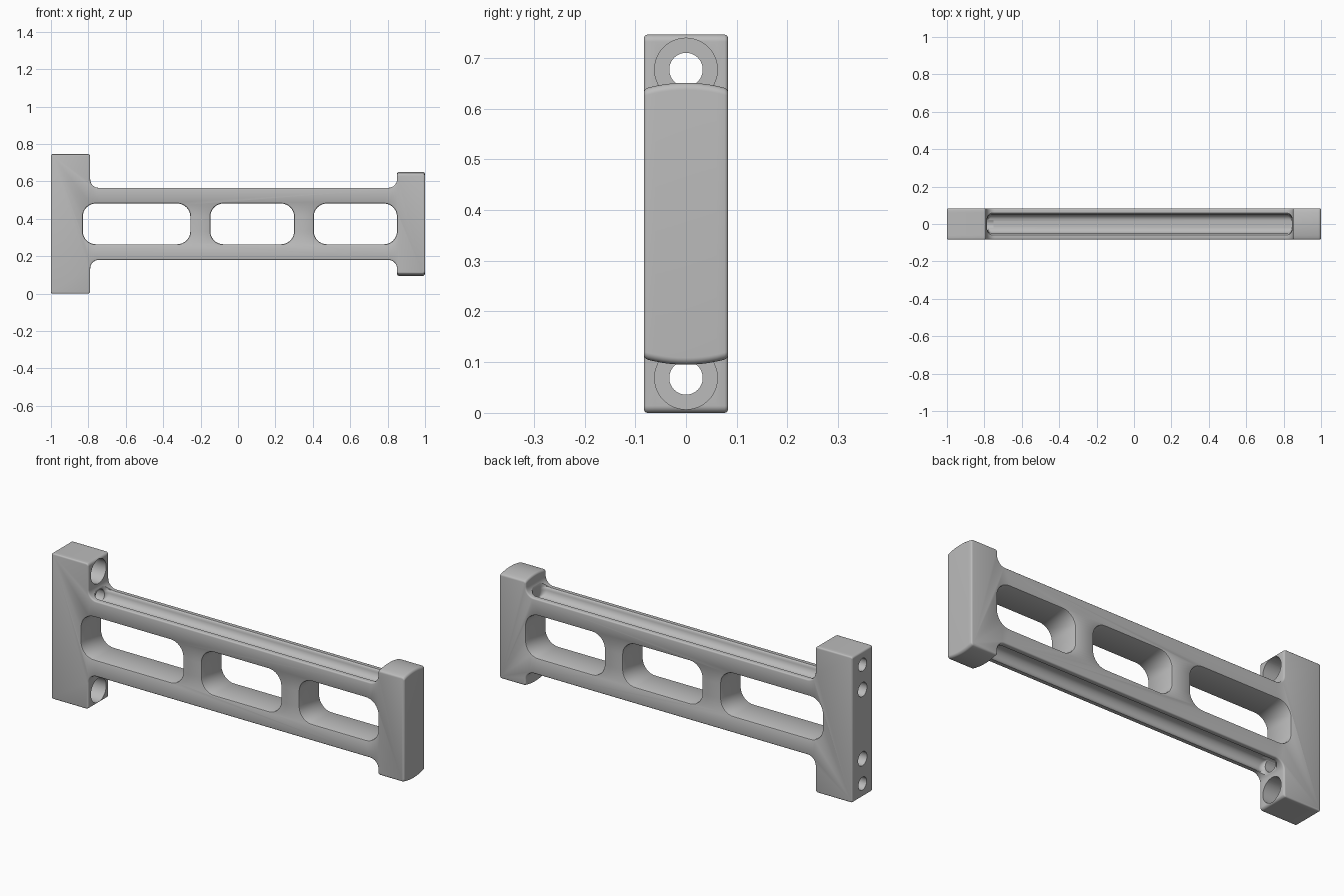
import bpy, bmesh, math
from mathutils import Vector

if "Cube" in bpy.data.objects:
    bpy.data.objects.remove(bpy.data.objects["Cube"])

HALF = 0.083     # half thickness
MID = 0.373      # mid height
EDGE = 0.007     # softened edge size

metal = bpy.data.materials.new("light_grey_metal")
metal.use_nodes = True
metal.diffuse_color = (0.5, 0.5, 0.5, 1)
metal.node_tree.nodes["Principled BSDF"].inputs["Base Color"].default_value = (0.5, 0.5, 0.5, 1)


def rounded(corners, steps=8):
    """Closed 2D outline from (x, y, radius) corners, each replaced by an arc."""
    out = []
    for i, (x, y, r) in enumerate(corners):
        p = Vector((x, y))
        a = (Vector(corners[i - 1][:2]) - p).normalized()
        b = (Vector(corners[(i + 1) % len(corners)][:2]) - p).normalized()
        centre = p + (a + b) * r
        for k in range(steps + 1):
            t = k / steps * math.pi / 2
            out.append(centre - b * r * math.cos(t) - a * r * math.sin(t))
    return out


def rect(x0, x1, y0, y1, r):
    return rounded([(x0, y0, r), (x1, y0, r), (x1, y1, r), (x0, y1, r)])


def inset(outline, d):
    """Shift a counter-clockwise outline inward by d."""
    out = []
    for i, p in enumerate(outline):
        a = (p - outline[i - 1]).normalized()
        b = (outline[(i + 1) % len(outline)] - p).normalized()
        n = Vector((-a.y - b.y, a.x + b.x)).normalized()
        out.append(p + n * d / max(n.dot(Vector((-a.y, a.x))), 0.5))
    return out


def loft(name, loops):
    """Solid skin through matching 3D loops with capped ends."""
    bm = bmesh.new()
    rings = [[bm.verts.new(p) for p in loop] for loop in loops]
    for r, s in zip(rings, rings[1:]):
        for i in range(len(r)):
            bm.faces.new((r[i - 1], r[i], s[i], s[i - 1]))
    bm.faces.new(rings[0])
    bm.faces.new(rings[-1])
    bmesh.ops.recalc_face_normals(bm, faces=bm.faces)
    mesh = bpy.data.meshes.new(name)
    bm.to_mesh(mesh)
    bm.free()
    mesh.materials.append(metal)
    obj = bpy.data.objects.new(name, mesh)
    bpy.context.collection.objects.link(obj)
    return obj


def bore(name, x0, x1, z, r):
    """Round cutter along x."""
    ring = [(r * math.cos(k * math.tau / 48), z + r * math.sin(k * math.tau / 48)) for k in range(48)]
    return loft(name, [[(x, y, h) for y, h in ring] for x in (x0, x1)])


# Frame outline: lower half, then its mirror for the upper half
lower = [(-1, -MID, 0.01), (-0.79, -MID, 0.014), (-0.79, -0.193, 0.045),
         (0.85, -0.193, 0.045), (0.85, -0.266, 0.012), (0.995, -0.266, 0.014)]
lower[-1] = (1, -0.266, 0.014)
outline = rounded(lower + [(x, -z, r) for x, z, r in reversed(lower)])

# Edge softening followed by slices that carry the domed small end
soft = [(-HALF + EDGE * (1 - math.cos(t)), EDGE * (1 - math.sin(t)))
        for t in (0, math.pi / 6, math.pi / 3, math.pi / 2)]
inner = HALF - EDGE
slices = soft + [(inner * k / 5, 0) for k in range(-4, 5)] + [(-y, d) for y, d in reversed(soft)]


def domed(p, y):
    lift = 0.012 * (1 - (y / HALF) ** 2) if p.x > 0.7 and abs(p.y) > 0.25 else 0
    return (p.x, y, MID + p.y + math.copysign(lift, p.y))


frame = loft("frame", [[domed(p, y) for p in inset(outline, d)] for y, d in slices])
cutters = []

# Three window openings with eased rims
for x0, x1 in ((-0.83, -0.255), (-0.148, 0.3), (0.405, 0.85)):
    shape = rect(x0, x1, -0.109, 0.109, 0.07)
    rims = [(-HALF - EDGE, 2 * EDGE), (-HALF, EDGE), (-HALF + EDGE / 3, EDGE / 3), (-inner, 0)]
    rims += [(-y, d) for y, d in reversed(rims)]
    cutters.append(loft("window_cutter", [[(p.x, y, MID + p.y) for p in inset(shape, -d)]
                                          for y, d in rims]))

# Grooves, counterbores and holes on the upper and lower side
steps = [k / 8 * math.pi / 2 for k in range(9)]
channel = [(0.018 + 0.034 * math.sin(t), 0.147 + 0.038 * (1 - math.cos(t))) for t in steps]
channel += [(0.055, 0.19), (0.06, 0.194), (0.06, 0.2385)]
for side in (1, -1):
    cutters.append(loft("groove_cutter", [[(p.x, p.y, MID + side * h)
                                           for p in rect(-0.785, 0.845, -w, w, w * 0.55)]
                                          for w, h in channel]))
    cutters.append(bore("bolt_hole_cutter", -1.1, -0.7, MID + side * 0.304, 0.033))
    cutters.append(bore("counterbore_cutter", -0.92, -0.7, MID + side * 0.304, 0.062))
    cutters.append(bore("channel_hole_cutter", -1.1, -0.75, MID + side * 0.177, 0.036))

bpy.ops.object.select_all(action='DESELECT')
bpy.context.view_layer.objects.active = frame
frame.select_set(True)
for cutter in cutters:
    cutter.hide_render = True
    mod = frame.modifiers.new("cut", 'BOOLEAN')
    mod.operation = 'DIFFERENCE'
    mod.solver = 'EXACT'
    mod.object = cutter
    bpy.ops.object.modifier_apply(modifier=mod.name)
    bpy.data.objects.remove(cutter)

bpy.ops.object.shade_smooth_by_angle(angle=math.radians(32))
